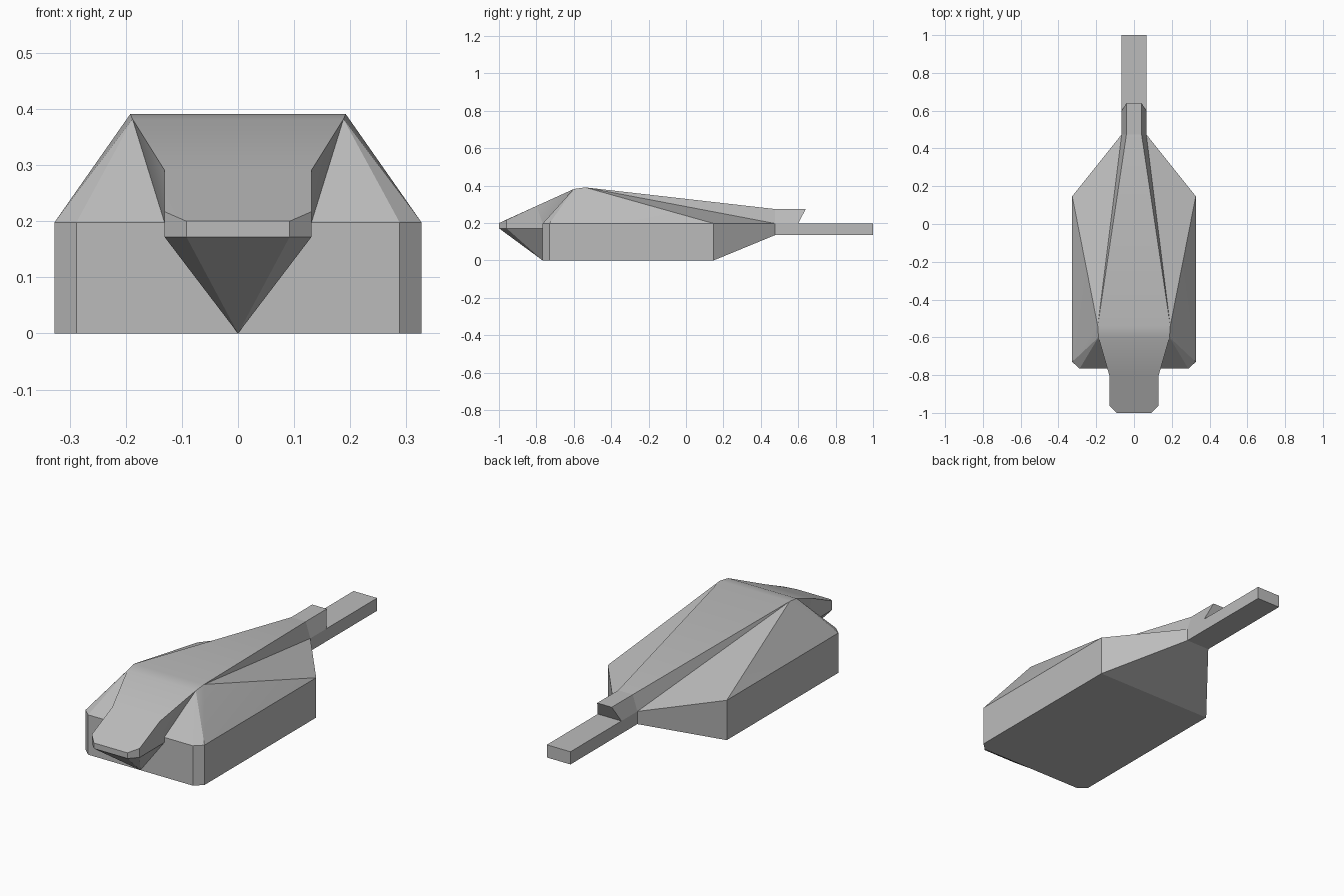
import bpy, bmesh, math

default = bpy.data.objects.get("Cube")
if default:
    bpy.data.objects.remove(default)

GREY = (0.5, 0.5, 0.5, 1)
grey = bpy.data.materials.new("plain grey")
grey.use_nodes = True
grey.diffuse_color = GREY
grey.node_tree.nodes["Principled BSDF"].inputs["Base Color"].default_value = GREY


def faceted_part(name, points, mirrored=True, flip=False):
    """Wrap a convex solid around points, optionally mirrored across x."""
    pts = set((-x if flip else x, y, z) for x, y, z in points)
    if mirrored:
        pts |= set((-x, y, z) for x, y, z in pts if x)
    bm = bmesh.new()
    for p in sorted(pts):
        bm.verts.new(p)
    res = bmesh.ops.convex_hull(bm, input=bm.verts[:])
    loose = set(res["geom_interior"] + res["geom_unused"])
    bmesh.ops.delete(bm, geom=[g for g in loose if isinstance(g, bmesh.types.BMVert)],
                     context="VERTS")
    bmesh.ops.dissolve_limit(bm, angle_limit=math.radians(0.5),
                             verts=bm.verts[:], edges=bm.edges[:])
    bmesh.ops.recalc_face_normals(bm, faces=bm.faces[:])
    mesh = bpy.data.meshes.new(name)
    bm.to_mesh(mesh)
    bm.free()
    mesh.materials.append(grey)
    obj = bpy.data.objects.new(name, mesh)
    bpy.context.collection.objects.link(obj)
    bpy.ops.object.select_all(action="DESELECT")
    obj.select_set(True)
    bpy.context.view_layer.objects.active = obj
    bpy.ops.object.shade_smooth_by_angle(angle=math.radians(20))
    return obj


# Shared corners on the +x side
DECK = 0.198
front_corner = (0.288, -0.766)
side_front = (0.327, -0.73)
side_rear = (0.327, 0.147)
tail_root = (0.065, 0.475, DECK)
peak_front = (0.188, -0.6, 0.382)
peak_rear = (0.192, -0.54, 0.391)
nose_shoulder = (0.131, -0.8, 0.291)
nose_root = (0.131, -0.766, DECK)
ridge_start = (0.04, 0.475, 0.275)

# Lower hull with its underside rising to the tail
outline = [front_corner, side_front, side_rear]
faceted_part("hull", [(x, y, z) for x, y in outline for z in (0, DECK)]
             + [tail_root, (0.065, 0.475, 0.135)])

# Tail bar
faceted_part("tail_bar", [(0.065, y, z) for y in (0.475, 1) for z in (0.135, DECK)])

# Sloping flanks on either side of the spine
flank = [(x, y, DECK) for x, y in outline] + [tail_root, nose_root, peak_front, peak_rear]
for side, flip in (("left", False), ("right", True)):
    faceted_part(side + "_flank", flank, mirrored=False, flip=flip)

# Central spine from the nose up over the peak and down to the tail
faceted_part("spine", [nose_root, nose_shoulder, peak_front, peak_rear,
                       ridge_start, tail_root])

# Raised rear end of the spine, overhanging the tail bar
faceted_part("spine_end", [ridge_start, tail_root, (0.04, 0.64, 0.275), (0.065, 0.6, DECK)])

# Nose with clipped front corners and a keel running down to a point
faceted_part("nose", [nose_shoulder, nose_root, (0.131, -0.766, 0.172),
                      (0.131, -0.96, 0.217), (0.131, -0.96, 0.172),
                      (0.092, -1, 0.2), (0.092, -1, 0.172), (0, -0.766, 0)])
